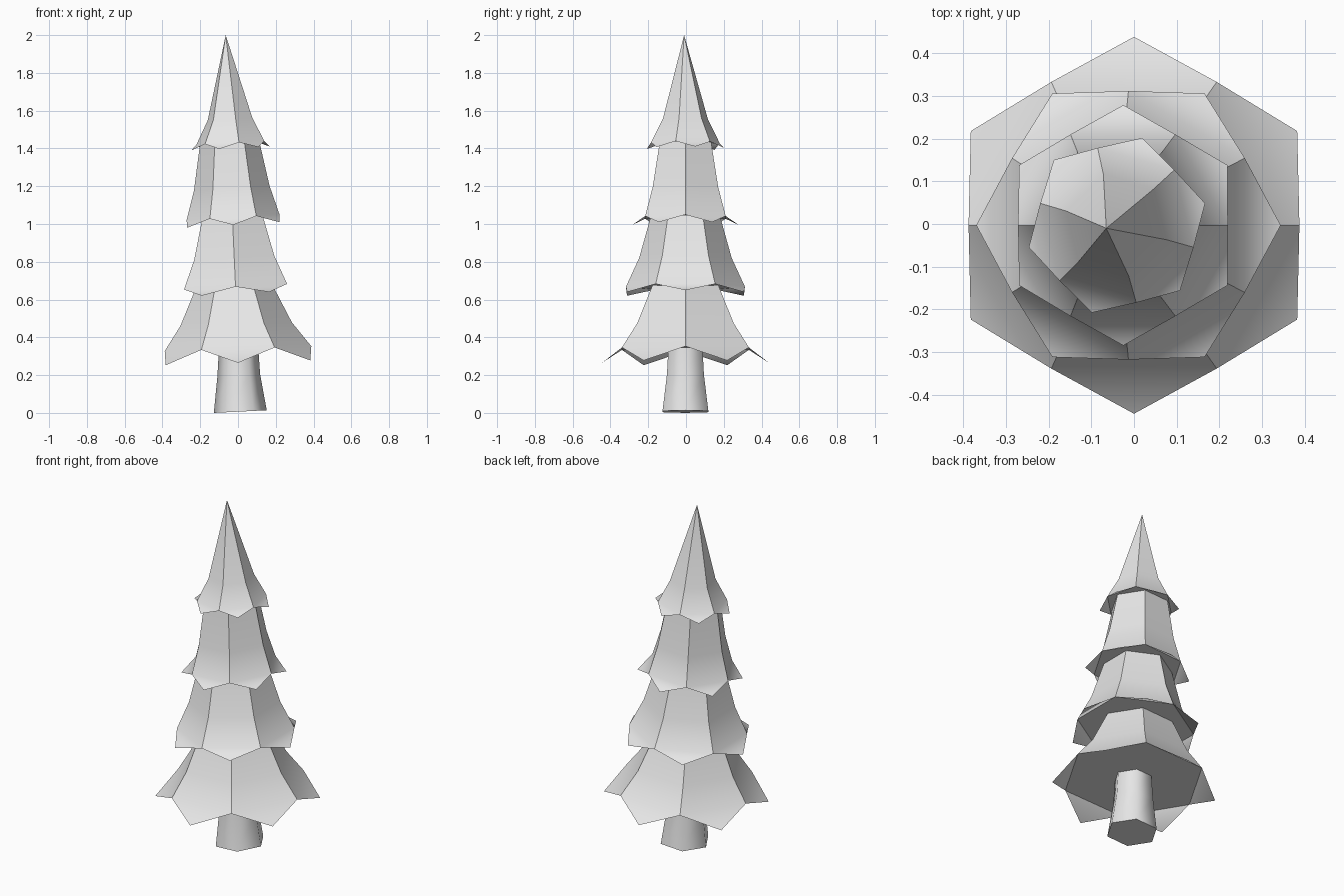
import bpy, bmesh, math
from mathutils import Vector

cube = bpy.data.objects.get("Cube")
if cube:
    bpy.data.objects.remove(cube, do_unlink=True)

SIDES = 6

grey = bpy.data.materials.new("light grey")
grey.use_nodes = True
colour = (0.8, 0.8, 0.8, 1)
grey.diffuse_color = colour
grey.node_tree.nodes["Principled BSDF"].inputs["Base Color"].default_value = colour


def point(cx, z, r, degrees, lean):
    """Point on a ring whose plane leans along x."""
    a = math.radians(degrees)
    x = r * math.cos(a)
    return Vector((cx + x, -0.003, z + lean * x)) + Vector((0, r * math.sin(a), 0))


def hex_body(name, rings, turn, lean, tip=None, sharp=True):
    """Six-sided body; rings are (centre x, z, radius) from bottom to top.
    tip = (centre x, z, radius) adds drooping points under each panel."""
    bm = bmesh.new()
    step = 360 / SIDES
    loops = []
    for cx, z, r in rings:
        if r == 0:
            loops.append([bm.verts.new((cx, -0.01, z))] * SIDES)
        else:
            loops.append([bm.verts.new(point(cx, z, r, turn + i * step, lean))
                          for i in range(SIDES)])
    # side panels
    for low, high in zip(loops, loops[1:]):
        for i in range(SIDES):
            j = (i + 1) % SIDES
            corners = [low[i], low[j], high[j], high[i]]
            bm.faces.new(list(dict.fromkeys(corners)))
        if sharp:
            for a, b in zip(low, high):
                bm.edges.get((a, b)).smooth = False
    # drooping points
    if tip:
        for i in range(SIDES):
            v = bm.verts.new(point(*tip, turn + (i + 0.5) * step, lean))
            bm.faces.new((loops[0][i], v, loops[0][(i + 1) % SIDES]))
    for f in bm.faces:
        f.smooth = True
    # separate underside keeps a crisp border
    bm.faces.new([bm.verts.new(v.co) for v in reversed(loops[0])])
    mesh = bpy.data.meshes.new(name)
    bm.to_mesh(mesh)
    bm.free()
    mesh.materials.append(grey)
    obj = bpy.data.objects.new(name, mesh)
    bpy.context.collection.objects.link(obj)
    return obj


# trunk
hex_body("trunk", [(0.012, 0.007, 0.14), (0.004, 0.2, 0.113), (0.003, 0.345, 0.104)],
         0, 0.05, sharp=False)

# branch tiers, bottom to top
hex_body("lowest_branches",
         [(0.0, 0.34, 0.388), (-0.01, 0.47, 0.295), (-0.02, 0.675, 0.2)],
         0, 0.033, (0.0, 0.265, 0.442))
hex_body("lower_middle_branches",
         [(-0.013, 0.668, 0.315), (-0.02, 0.82, 0.245), (-0.03, 1.045, 0.182)],
         30, 0.055, (-0.013, 0.63, 0.357))
hex_body("upper_middle_branches",
         [(-0.026, 1.035, 0.246), (-0.033, 1.19, 0.2), (-0.045, 1.44, 0.155)],
         0, 0.06, (-0.025, 0.995, 0.282))
hex_body("top_branches",
         [(-0.04, 1.43, 0.187), (-0.042, 1.555, 0.123), (-0.065, 2.0, 0)],
         -16, 0.05, (-0.04, 1.4, 0.213))
